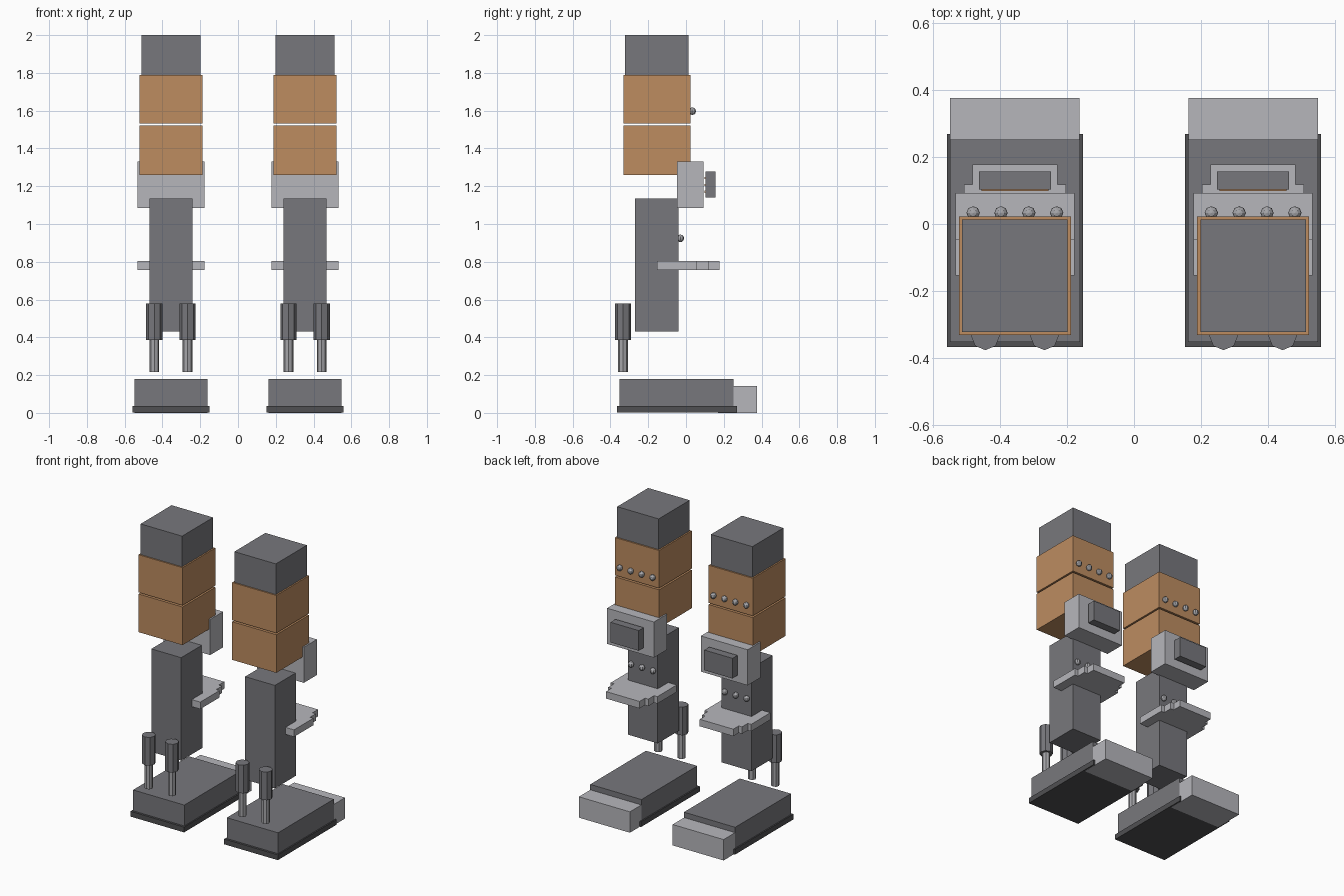
import bpy, bmesh

if "Cube" in bpy.data.objects:
    bpy.data.objects.remove(bpy.data.objects["Cube"])


def material(name, rgb):
    mat = bpy.data.materials.new(name)
    mat.diffuse_color = (*rgb, 1)
    mat.use_nodes = True
    mat.node_tree.nodes["Principled BSDF"].inputs["Base Color"].default_value = mat.diffuse_color
    return mat


brown = material("armour_brown", (0.51, 0.264, 0.118))
dark = material("dark_grey", (0.187, 0.187, 0.203))
light = material("light_grey", (0.47, 0.47, 0.50))
metal = material("bolt_grey", (0.38, 0.38, 0.40))
rubber = material("sole_grey", (0.08, 0.08, 0.085))


def finish(name, bm, mat):
    bmesh.ops.recalc_face_normals(bm, faces=bm.faces)
    mesh = bpy.data.meshes.new(name)
    bm.to_mesh(mesh)
    bm.free()
    mesh.materials.append(mat)
    obj = bpy.data.objects.new(name, mesh)
    bpy.context.collection.objects.link(obj)
    return obj


def box(name, cx, half_x, y, z, mat):
    bm = bmesh.new()
    bmesh.ops.create_cube(bm, size=1)
    for v in bm.verts:
        v.co = (cx + v.co.x * 2 * half_x,
                y[0] + (v.co.y + 0.5) * (y[1] - y[0]),
                z[0] + (v.co.z + 0.5) * (z[1] - z[0]))
    return finish(name, bm, mat)


def cylinder(name, x, y, z, r, mat):
    bm = bmesh.new()
    bmesh.ops.create_cone(bm, cap_ends=True, segments=8, radius1=r, radius2=r, depth=z[1] - z[0])
    bmesh.ops.translate(bm, verts=bm.verts, vec=(x, y, (z[0] + z[1]) / 2))
    return finish(name, bm, mat)


def bolt(name, x, y, z):
    bm = bmesh.new()
    bmesh.ops.create_uvsphere(bm, u_segments=8, v_segments=6, radius=0.02)
    bmesh.ops.translate(bm, verts=bm.verts, vec=(x, y, z))
    return finish(name, bm, metal)


def stepped_plate(name, cx, half_outline, z, mat):
    # mirror the half outline in x, then extrude upward
    pts = half_outline + [(-x, y) for x, y in reversed(half_outline)]
    bm = bmesh.new()
    face = bm.faces.new([bm.verts.new((cx + x, y, z[0])) for x, y in pts])
    ext = bmesh.ops.extrude_face_region(bm, geom=[face])
    top = [g for g in ext["geom"] if isinstance(g, bmesh.types.BMVert)]
    bmesh.ops.translate(bm, verts=top, vec=(0, 0, z[1] - z[0]))
    return finish(name, bm, mat)


for side, cx in (("left", -0.355), ("right", 0.355)):
    # foot
    box(f"{side}_sole", cx, 0.203, (-0.366, 0.269), (0.001, 0.037), rubber)
    box(f"{side}_foot", cx, 0.194, (-0.351, 0.252), (0.02, 0.18), dark)
    box(f"{side}_toe_cap", cx, 0.193, (0.17, 0.376), (0, 0.143), light)

    # shin with its guard plate
    box(f"{side}_shin", cx, 0.113, (-0.269, -0.04), (0.431, 1.136), dark)
    stepped_plate(f"{side}_shin_guard", cx,
                  [(0.177, -0.154), (0.177, 0.055), (0.152, 0.055), (0.152, 0.118),
                   (0.127, 0.118), (0.127, 0.177)], (0.757, 0.805), light)
    for i in range(3):
        bolt(f"{side}_shin_bolt_{i}", cx + (i - 1) * 0.083, -0.03, 0.924)

    # ankle pistons
    for i, dx in enumerate((-0.088, 0.088)):
        cylinder(f"{side}_piston_sleeve_{i}", cx + dx, -0.333, (0.387, 0.58), 0.043, dark)
        cylinder(f"{side}_piston_rod_{i}", cx + dx, -0.333, (0.217, 0.4), 0.026, metal)

    # knee block, cover and the thin strips behind the cover
    box(f"{side}_knee", cx, 0.177, (-0.047, 0.093), (1.086, 1.33), light)
    box(f"{side}_knee_cover", cx, 0.107, (0.103, 0.157), (1.139, 1.277), dark)
    for i in range(3):
        box(f"{side}_knee_strip_{i}", cx, 0.1, (0.098, 0.106),
            (1.165 + i * 0.036, 1.177 + i * 0.036), brown)

    # thigh and armour bands
    box(f"{side}_thigh", cx, 0.157, (-0.322, 0.013), (1.545, 2.0), dark)
    box(f"{side}_lower_armour", cx, 0.167, (-0.331, 0.023), (1.26, 1.521), brown)
    box(f"{side}_upper_armour", cx, 0.167, (-0.331, 0.023), (1.532, 1.79), brown)
    for i in range(4):
        bolt(f"{side}_armour_bolt_{i}", cx + (i - 1.5) * 0.083, 0.033, 1.597)
